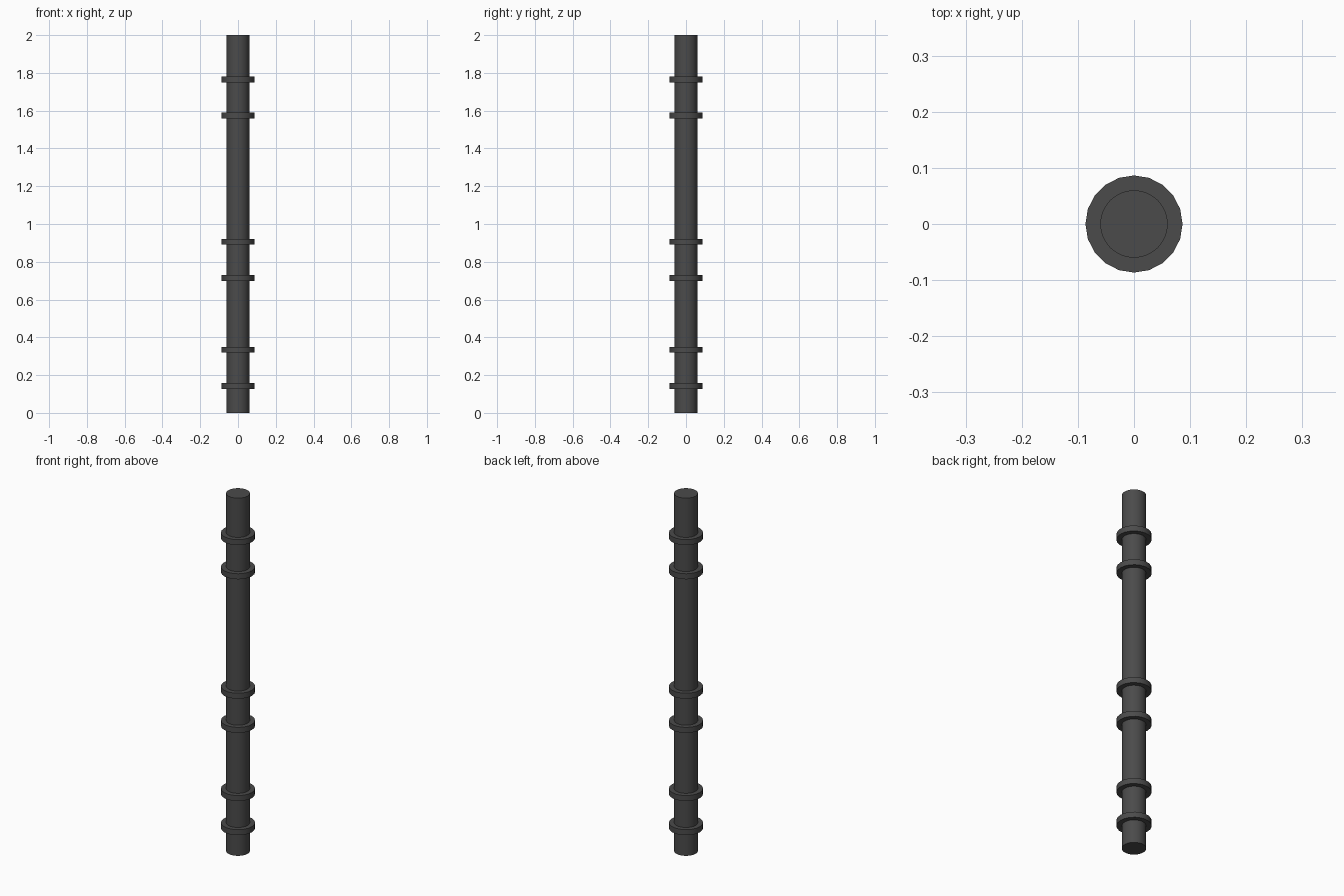
import bpy, math

if "Cube" in bpy.data.objects:
    bpy.data.objects.remove(bpy.data.objects["Cube"])


def cylinder(name, radius, z0, z1, sides):
    bpy.ops.mesh.primitive_cylinder_add(vertices=sides, radius=radius, depth=z1 - z0,
                                        location=(0, 0, (z0 + z1) / 2))
    ob = bpy.context.object
    ob.name = name
    mat = bpy.data.materials.get("dark_grey") or bpy.data.materials.new("dark_grey")
    mat.diffuse_color = (0.07, 0.07, 0.07, 1)
    mat.use_nodes = True
    mat.node_tree.nodes["Principled BSDF"].inputs["Base Color"].default_value = mat.diffuse_color
    ob.data.materials.append(mat)
    return ob


# Round main pipe
cylinder("pipe", 0.06, 0, 2, 48)
bpy.ops.object.shade_smooth_by_angle(angle=math.radians(30))

# Flanges in pairs, low-poly 20-sided collars
for i, lower in enumerate((0.143, 0.715, 1.574)):
    for j, z in enumerate((lower, lower + 0.191)):
        cylinder(f"flange_{i * 2 + j + 1}", 0.0865, z - 0.0155, z + 0.0155, 20)
        bpy.ops.object.shade_smooth_by_angle(angle=math.radians(30))
